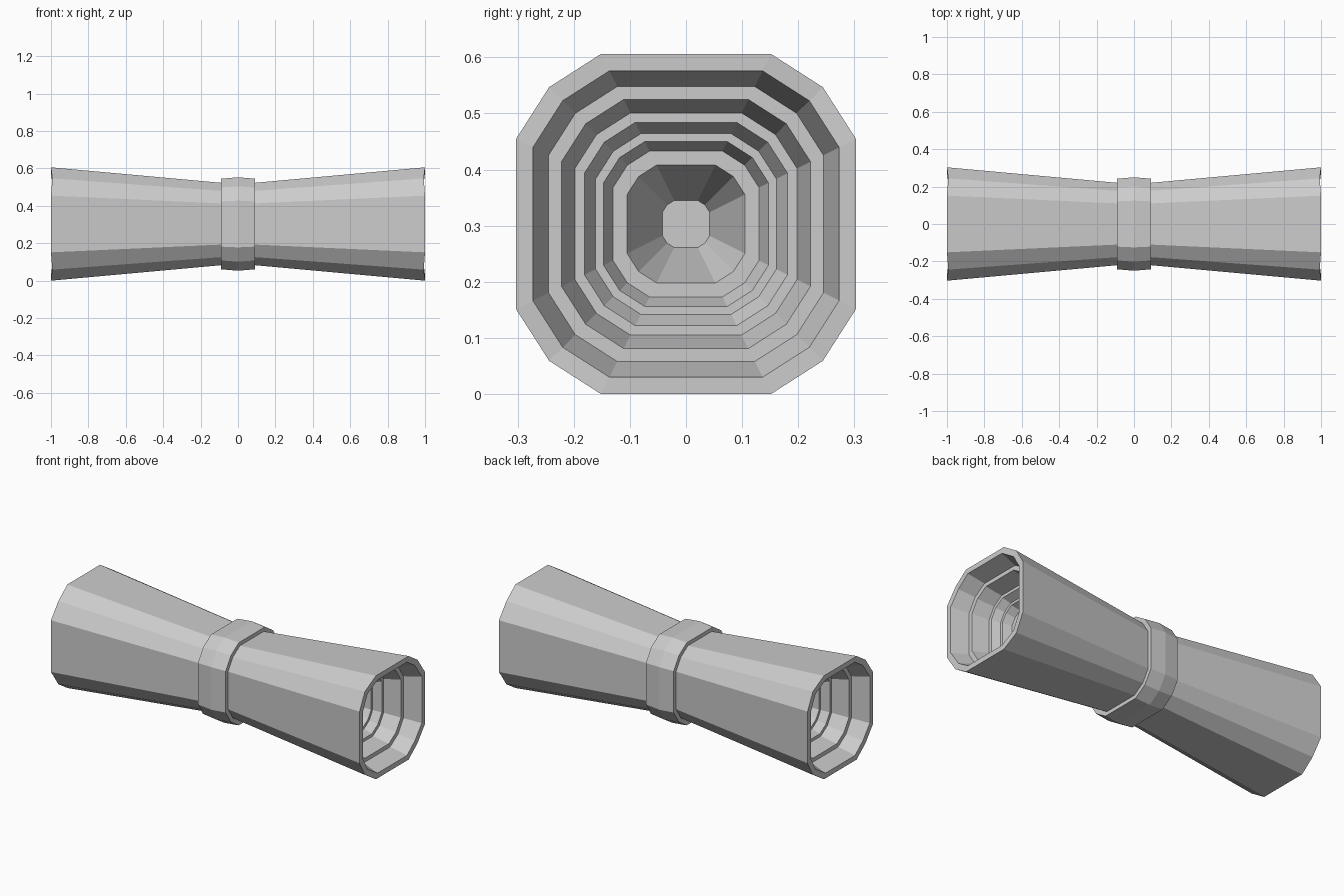
import bpy, bmesh

if "Cube" in bpy.data.objects:
    bpy.data.objects.remove(bpy.data.objects["Cube"])

CZ = 0.303  # axis height


def ring(bm, x, r, dip=0.0):
    """Twelve-sided rounded-square section; dip pulls the diagonal corners back."""
    pts = []
    base = [(1, 0.5, 0), (0.805, 0.805, dip), (0.5, 1, 0)]
    for k in range(4):
        for y, z, d in base:
            for _ in range(k):
                y, z = -z, y
            pts.append(bm.verts.new((x - d, y * r, z * r + CZ)))
    return pts


def loft(name, profile, cap_end=False, closed=False):
    bm = bmesh.new()
    rings = [ring(bm, *p) for p in profile]
    pairs = list(zip(rings, rings[1:]))
    if closed:
        pairs.append((rings[-1], rings[0]))
    for a, b in pairs:
        for i in range(12):
            j = (i + 1) % 12
            bm.faces.new((a[i], a[j], b[j], b[i]))
    if cap_end:
        bm.faces.new(rings[-1])
    bmesh.ops.recalc_face_normals(bm, faces=bm.faces)
    me = bpy.data.meshes.new(name)
    bm.to_mesh(me)
    bm.free()
    ob = bpy.data.objects.new(name, me)
    bpy.context.collection.objects.link(ob)
    return ob


# Flared body: outer wall, rim, then stepped recess down to a small floor
body = loft("flared_body", [
    (0.0, 0.212), (1.0, 0.303, 0.007),
    (1.0, 0.273, 0.007),
    (0.90, 0.245), (0.90, 0.222),
    (0.805, 0.198), (0.805, 0.181),
    (0.76, 0.161), (0.76, 0.147),
    (0.71, 0.130), (0.71, 0.105),
    (0.54, 0.042),
], cap_end=True)
mirror = body.modifiers.new("other_half", 'MIRROR')
mirror.use_axis = (True, False, False)

# Band around the waist
loft("centre_band", [
    (-0.09, 0.21), (-0.09, 0.242), (0.0, 0.250), (0.09, 0.242), (0.09, 0.21),
], closed=True)
